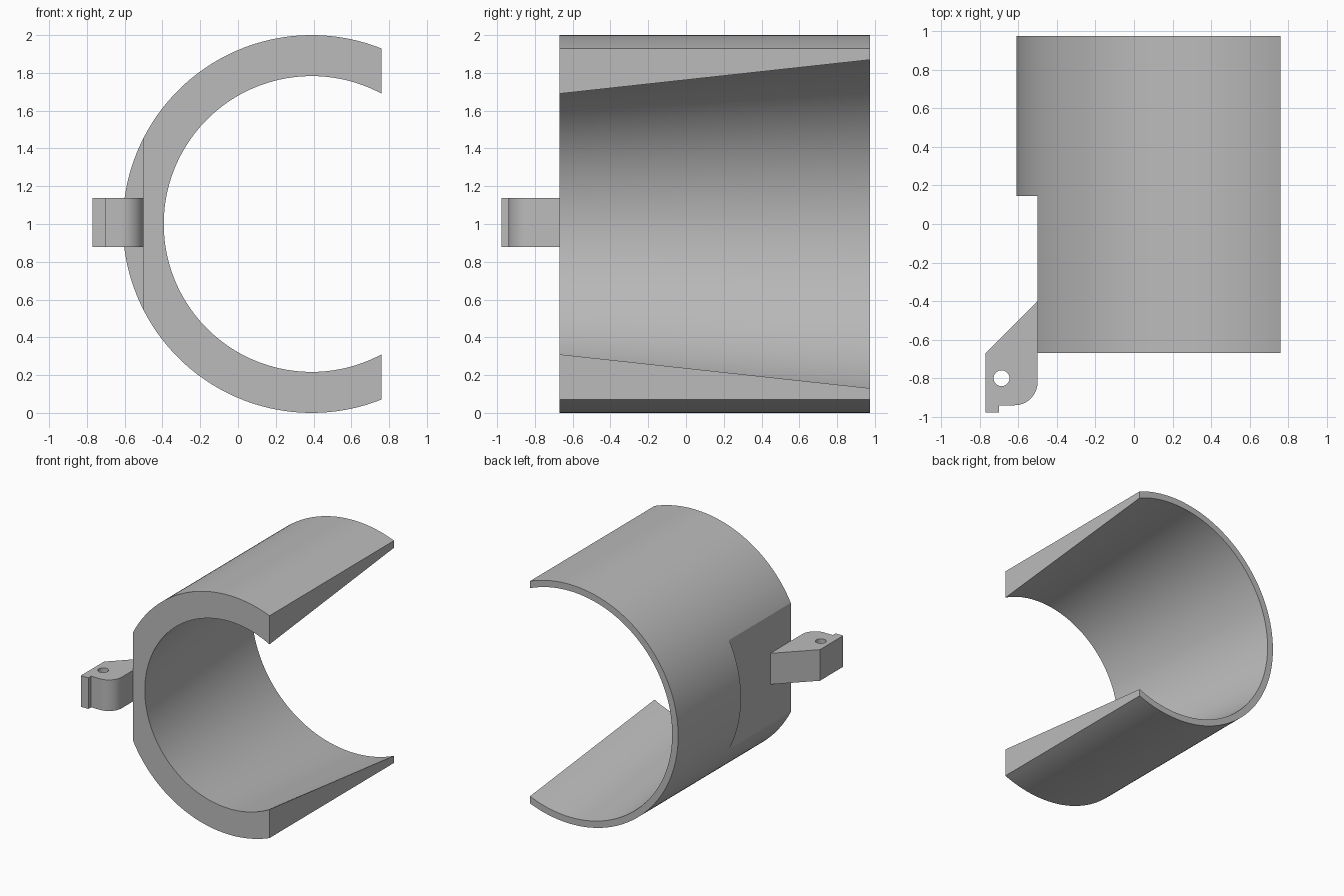
import bpy, bmesh
from math import acos, cos, sin, pi

cube = bpy.data.objects.get("Cube")
if cube:
    bpy.data.objects.remove(cube, do_unlink=True)

grey = bpy.data.materials.new("plain grey")
grey.use_nodes = True
colour = (0.5, 0.5, 0.5, 1)
grey.diffuse_color = colour
grey.node_tree.nodes["Principled BSDF"].inputs["Base Color"].default_value = colour

AXIS_X, AXIS_Z, OPEN_X = 0.39, 1.0, 0.76
FRONT, BACK, STEP_Y, FLAT_X = -0.67, 0.975, 0.145, -0.5
SEGMENTS = 120


def finish(name, bm):
    bmesh.ops.recalc_face_normals(bm, faces=bm.faces)
    mesh = bpy.data.meshes.new(name)
    bm.to_mesh(mesh)
    bm.free()
    mesh.materials.append(grey)
    obj = bpy.data.objects.new(name, mesh)
    bpy.context.collection.objects.link(obj)
    return obj


def activate(obj):
    bpy.ops.object.select_all(action='DESELECT')
    obj.select_set(True)
    bpy.context.view_layer.objects.active = obj


def cut(obj, cutter):
    activate(obj)
    mod = obj.modifiers.new("cut", 'BOOLEAN')
    mod.operation, mod.solver, mod.object = 'DIFFERENCE', 'EXACT', cutter
    bpy.ops.object.modifier_apply(modifier=mod.name)
    bpy.data.objects.remove(cutter, do_unlink=True)


def smooth(obj):
    activate(obj)
    bpy.ops.object.shade_smooth_by_angle(angle=pi / 9)


def arc(bm, radius, y):
    """Open arc about the shell axis, ending on the vertical opening plane."""
    start = acos((OPEN_X - AXIS_X) / radius)
    angles = [start + (2 * pi - 2 * start) * i / SEGMENTS for i in range(SEGMENTS + 1)]
    return [bm.verts.new((AXIS_X + radius * cos(a), y, AXIS_Z + radius * sin(a)))
            for a in angles]


# Open sleeve with a tapered bore
bm = bmesh.new()
loops = [arc(bm, 1.0, FRONT), arc(bm, 1.0, BACK), arc(bm, 0.945, BACK), arc(bm, 0.783, FRONT)]
for a, b in zip(loops, loops[1:] + loops[:1]):
    for i in range(SEGMENTS):
        bm.faces.new((a[i], a[i + 1], b[i + 1], b[i]))
for end in (0, -1):
    bm.faces.new([loop[end] for loop in loops])
sleeve = finish("sleeve", bm)

# Flat seat milled into the front part of the closed side
bm = bmesh.new()
bmesh.ops.create_cube(bm, size=1)
bmesh.ops.scale(bm, vec=(1, 2, 2), verts=bm.verts)
bmesh.ops.translate(bm, vec=(FLAT_X - 0.5, STEP_Y - 1, AXIS_Z), verts=bm.verts)
cut(sleeve, finish("seat_cutter", bm))
smooth(sleeve)

# Side lug with a rounded inner corner
outline = [(FLAT_X, -0.4), (-0.77, -0.67), (-0.77, -0.977), (-0.7, -0.977), (-0.7, -0.94)]
outline += [(-0.62 + 0.12 * cos(a), -0.82 + 0.12 * sin(a))
            for a in (-pi / 2 + pi / 2 * i / 16 for i in range(17))]
bm = bmesh.new()
base = bm.faces.new([bm.verts.new((x, y, 0.877)) for x, y in outline])
top = bmesh.ops.extrude_face_region(bm, geom=[base])["geom"]
bmesh.ops.translate(bm, vec=(0, 0, 0.26),
                    verts=[v for v in top if isinstance(v, bmesh.types.BMVert)])
lug = finish("side_lug", bm)

# Pin hole through the lug
bm = bmesh.new()
bmesh.ops.create_cone(bm, cap_ends=True, segments=32, radius1=0.041, radius2=0.041, depth=1)
bmesh.ops.translate(bm, vec=(-0.687, -0.8, 1), verts=bm.verts)
cut(lug, finish("pin_cutter", bm))
smooth(lug)
